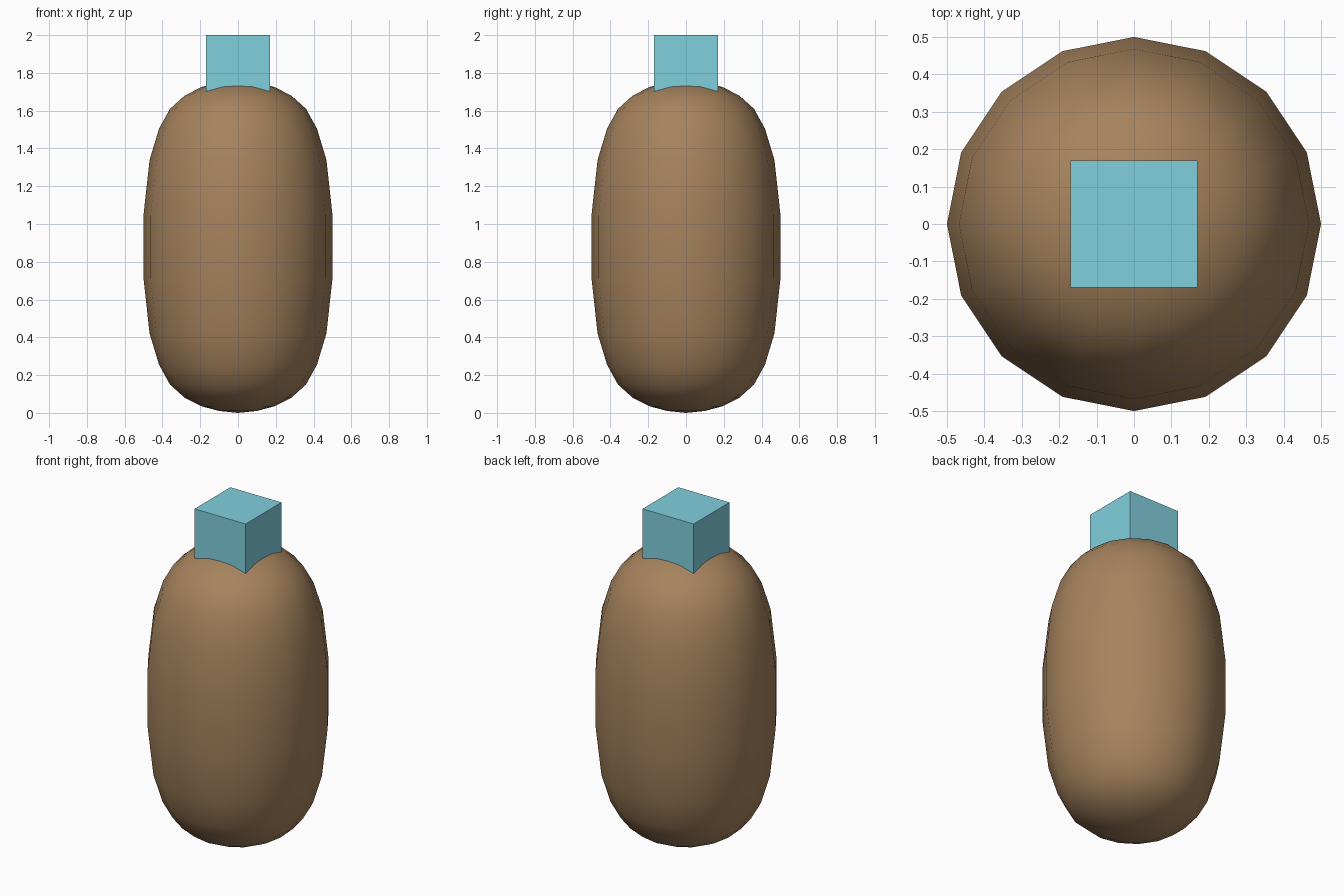
import bpy, bmesh, math

if "Cube" in bpy.data.objects:
    bpy.data.objects.remove(bpy.data.objects["Cube"])


def material(name, color):
    m = bpy.data.materials.new(name)
    m.diffuse_color = color
    m.use_nodes = True
    m.node_tree.nodes["Principled BSDF"].inputs["Base Color"].default_value = m.diffuse_color
    return m


def add_object(name, bm, mat, smooth):
    bmesh.ops.recalc_face_normals(bm, faces=bm.faces)
    for f in bm.faces:
        f.smooth = smooth
    mesh = bpy.data.meshes.new(name)
    bm.to_mesh(mesh)
    bm.free()
    mesh.materials.append(mat)
    obj = bpy.data.objects.new(name, mesh)
    bpy.context.collection.objects.link(obj)
    return obj


# Rounded 16-sided body: half profile (radius, offset from mid height), mirrored
SIDES, MID = 16, 0.88
half = [(0.5, 0.17), (0.468, 0.46), (0.418, 0.625), (0.36, 0.73),
        (0.282, 0.80), (0.193, 0.845), (0.098, 0.87), (0, 0.88)]
profile = [(r, MID - z) for r, z in reversed(half)] + [(r, MID + z) for r, z in half]

bm = bmesh.new()
verts = [bm.verts.new((r, 0, z)) for r, z in profile]
edges = [bm.edges.new(pair) for pair in zip(verts, verts[1:])]
bmesh.ops.spin(bm, geom=verts + edges, cent=(0, 0, 0), axis=(0, 0, 1),
               angle=math.tau, steps=SIDES, use_merge=True)
bmesh.ops.remove_doubles(bm, verts=bm.verts, dist=1e-4)
add_object("body", bm, material("brown", (0.38, 0.225, 0.11, 1)), True)

# Cube cap sunk into the top of the body
CUBE = 0.34
bm = bmesh.new()
bmesh.ops.create_cube(bm, size=CUBE)
bmesh.ops.translate(bm, verts=bm.verts, vec=(0, 0, 2 - CUBE / 2))
add_object("top_cube", bm, material("light_blue", (0.22, 0.63, 0.73, 1)), False)
